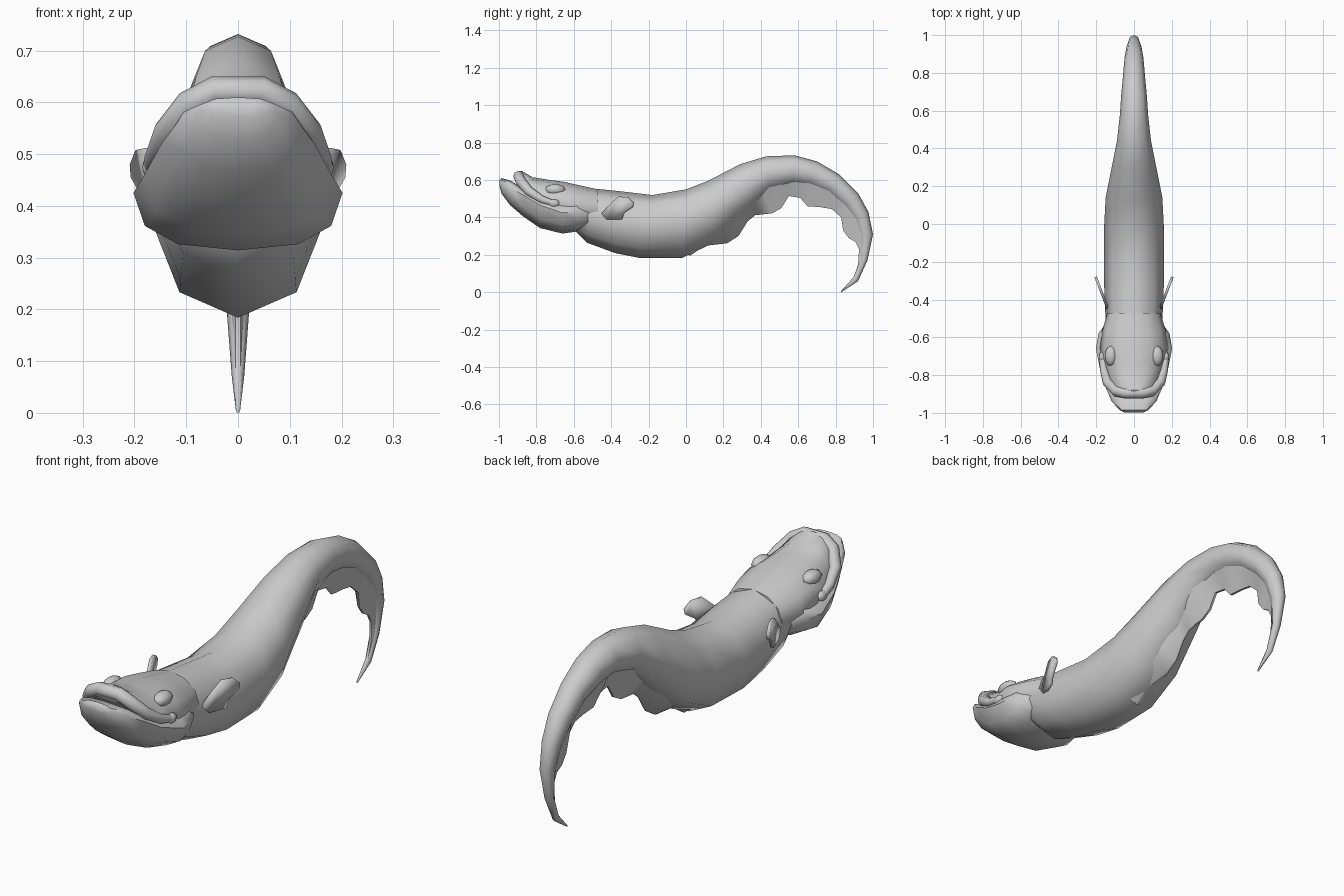
import bpy, bmesh, math
from mathutils import Vector

if "Cube" in bpy.data.objects:
    bpy.data.objects.remove(bpy.data.objects["Cube"])


def finish(name, bm, angle=50):
    bmesh.ops.recalc_face_normals(bm, faces=bm.faces)
    me = bpy.data.meshes.new(name)
    bm.to_mesh(me)
    bm.free()
    ob = bpy.data.objects.new(name, me)
    bpy.context.collection.objects.link(ob)
    bpy.ops.object.select_all(action='DESELECT')
    ob.select_set(True)
    bpy.context.view_layer.objects.active = ob
    bpy.ops.object.shade_smooth_by_angle(angle=math.radians(angle))
    return ob


def loft(name, rings, angle=50):
    bm = bmesh.new()
    vs = [[bm.verts.new(p) for p in r] for r in rings]
    n = len(vs[0])
    for a, b in zip(vs, vs[1:]):
        for i in range(n):
            bm.faces.new((a[i], a[(i + 1) % n], b[(i + 1) % n], b[i]))
    bm.faces.new(vs[0])
    bm.faces.new(vs[-1])
    return finish(name, bm, angle)


def mirrored(ob):
    ob.modifiers.new("Mirror", 'MIRROR')
    return ob


# Body: octagonal rings between back line and belly line (yt, zt, yb, zb, half width)
spine = [(-.62, .565, -.60, .335, .14), (-.50, .555, -.53, .265, .15),
         (-.35, .54, -.38, .21, .157), (-.18, .52, -.25, .184, .16),
         (0, .55, -.02, .184, .158), (.12, .597, .16, .27, .15),
         (.29, .685, .34, .43, .115), (.43, .727, .45, .54, .09),
         (.58, .732, .57, .575, .075), (.70, .70, .66, .565, .068),
         (.82, .63, .755, .53, .058), (.92, .53, .84, .46, .05),
         (.975, .43, .90, .385, .04), (1.0, .31, .93, .30, .03),
         (.97, .17, .935, .18, .02), (.92, .06, .895, .08, .012),
         (.83, 0, .83, .008, .004)]


def body_ring(yt, zt, yb, zb, w):
    top, bot = Vector((0, yt, zt)), Vector((0, yb, zb))
    mid, half = (top + bot) / 2, (top - bot) / 2
    return [mid + half * math.cos(a) + Vector((w * math.sin(a), 0, 0))
            for a in (math.tau * i / 8 for i in range(8))]


loft("body", [body_ring(*s) for s in spine])

# Ragged fin under the tail: wedge from inside the belly to a thin wavy edge
fin = [(.0, .26, .02, .195), (.08, .31, .10, .248), (.16, .36, .22, .262),
       (.22, .41, .28, .30), (.28, .47, .33, .38), (.32, .52, .37, .412),
       (.39, .57, .46, .422), (.45, .60, .51, .45), (.51, .62, .55, .515),
       (.58, .63, .61, .505), (.64, .61, .65, .46), (.69, .59, .72, .455),
       (.76, .56, .78, .445), (.84, .50, .83, .40), (.89, .43, .84, .33),
       (.93, .37, .87, .29), (.95, .30, .905, .27), (.955, .24, .925, .23),
       (.95, .18, .92, .15), (.91, .08, .89, .055)]


def fin_ring(i, yb, zb, ye, ze):
    w = .085 * (1 - i / len(fin)) + .006
    return [(-w, yb, zb), (-.005, ye, ze), (.005, ye, ze), (w, yb, zb)]


loft("tail_fin", [fin_ring(i, *f) for i, f in enumerate(fin)], 60)


def head_ring(y, top, bot, w, wide, p, n=12):
    pts = []
    for i in range(n):
        a = math.tau * i / n
        s, c = math.sin(a), math.cos(a)
        h = (top - wide) if c > 0 else (wide - bot)
        pts.append((w * math.copysign(abs(s) ** p, s), y,
                    wide + h * math.copysign(abs(c) ** p, c)))
    return pts


# Upper head (y, top, bottom, half width, height of widest point)
skull = [(-.915, .635, .595, .065, .61), (-.88, .65, .56, .10, .585),
         (-.82, .615, .51, .13, .53), (-.74, .602, .45, .155, .49),
         (-.66, .592, .38, .18, .465), (-.57, .572, .36, .17, .45),
         (-.47, .55, .36, .14, .44)]
loft("upper_head", [head_ring(*s, 1.0) for s in skull])

# Protruding lower jaw
jaw = [(-.998, .598, .57, .05, .585), (-.985, .61, .525, .075, .582),
       (-.94, .598, .465, .118, .56), (-.87, .555, .405, .148, .52),
       (-.78, .505, .343, .178, .465), (-.66, .485, .314, .202, .425),
       (-.58, .485, .325, .188, .43), (-.51, .47, .34, .14, .42)]
loft("lower_jaw", [head_ring(*s, .8) for s in jaw])

# Upper lip: tapering roll along the mouth edge
lip_pts = [(.168, -.705, .475, .6), (.16, -.77, .495, .8), (.14, -.84, .54, 1),
           (.095, -.885, .595, 1.1), (.045, -.895, .622, 1.1)]
lip_pts += [(-x, y, z, r) for x, y, z, r in reversed(lip_pts)]
cu = bpy.data.curves.new("upper_lip", 'CURVE')
cu.dimensions = '3D'
cu.bevel_depth = .026
cu.bevel_resolution = 2
cu.use_fill_caps = True
sp = cu.splines.new('POLY')
sp.points.add(len(lip_pts) - 1)
for p, (x, y, z, r) in zip(sp.points, lip_pts):
    p.co, p.radius = (x, y, z, 1), r
lip = bpy.data.objects.new("upper_lip", cu)
bpy.context.collection.objects.link(lip)
bpy.ops.object.select_all(action='DESELECT')
lip.select_set(True)
bpy.context.view_layer.objects.active = lip
bpy.ops.object.convert(target='MESH')
bpy.ops.object.shade_smooth()


# Eyes and mouth corners
def bump(name, loc, scale):
    bm = bmesh.new()
    bmesh.ops.create_uvsphere(bm, u_segments=10, v_segments=6, radius=1)
    for v in bm.verts:
        v.co = Vector(a * b + c for a, b, c in zip(v.co, scale, loc))
    mirrored(finish(name, bm))


bump("eyes", (.122, -.70, .548), (.034, .055, .03))
bump("mouth_corners", (.168, -.705, .475), (.018, .03, .022))

# Pectoral fins: flat petals angled outward, mirrored
petal = [(-.45, .42), (-.42, .388), (-.345, .388), (-.33, .425), (-.285, .455),
         (-.28, .48), (-.31, .508), (-.36, .512), (-.41, .465)]
bm = bmesh.new()
bm.faces.new([bm.verts.new((.142 + (y + .44) * .38, y, z)) for y, z in petal])
pec = finish("pectoral_fins", bm, 30)
sol = pec.modifiers.new("Solidify", 'SOLIDIFY')
sol.thickness = .014
sol.offset = 0
mirrored(pec)
